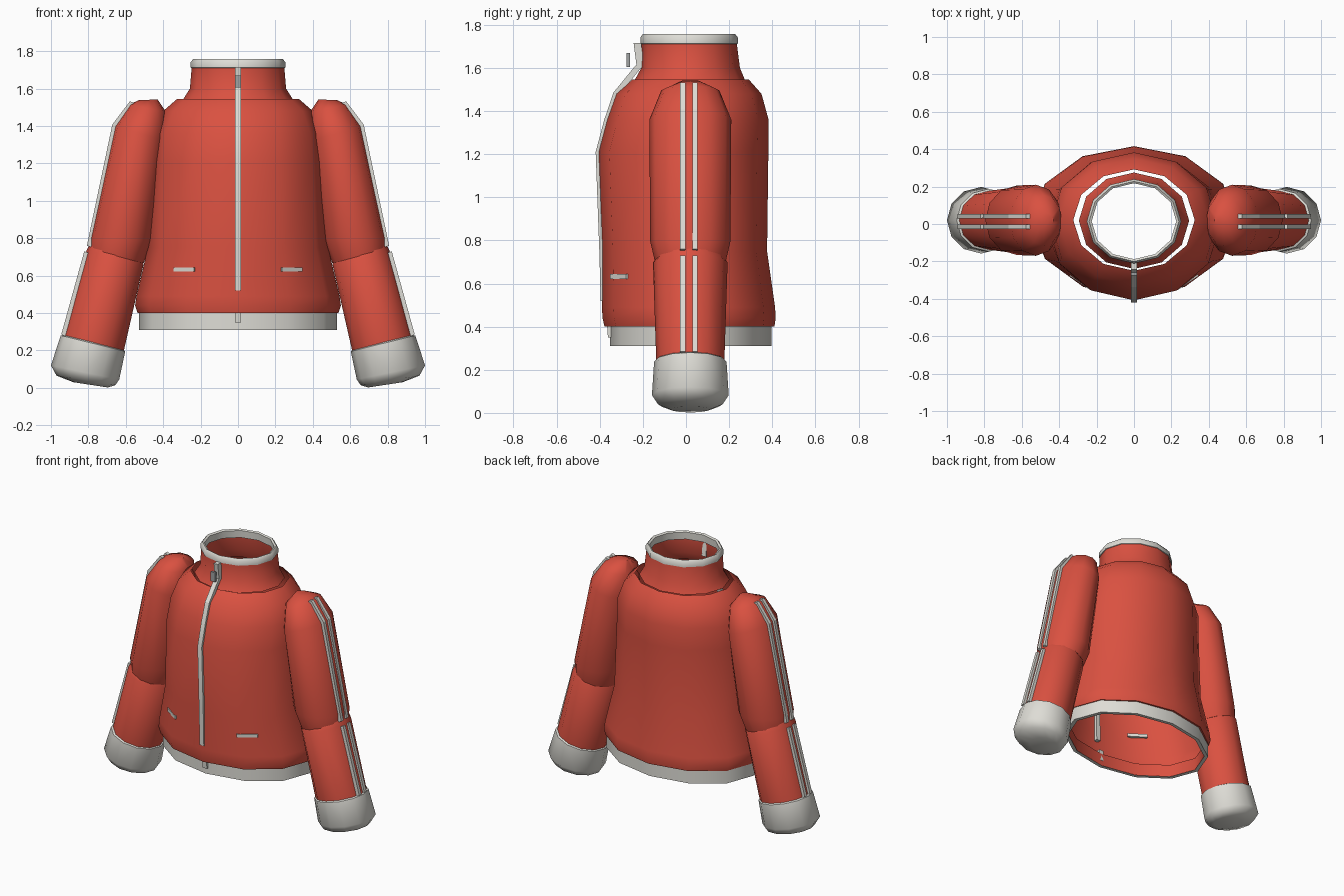
import bpy, bmesh, math
from mathutils import Vector

SIDES = 12

cube = bpy.data.objects.get("Cube")
if cube:
    bpy.data.objects.remove(cube, do_unlink=True)


def material(name, colour):
    m = bpy.data.materials.new(name)
    m.use_nodes = True
    rgba = (*colour, 1)
    m.diffuse_color = rgba
    bsdf = next(n for n in m.node_tree.nodes if n.type == 'BSDF_PRINCIPLED')
    bsdf.inputs["Base Color"].default_value = rgba
    bsdf.inputs["Roughness"].default_value = 0.8
    return m


RED = material("red_fabric", (0.70, 0.082, 0.052))
WHITE = material("off_white_trim", (0.73, 0.72, 0.67))
GREY = material("grey_metal", (0.35, 0.36, 0.36))


def skin(name, rings, mat, cap_start=False, cap_end=False, angle=50):
    """Join closed rings of points into one surface."""
    bm = bmesh.new()
    loops = [[bm.verts.new(p) for p in ring] for ring in rings]
    n = len(loops[0])
    for a, b in zip(loops, loops[1:]):
        for i in range(n):
            j = (i + 1) % n
            bm.faces.new((a[i], a[j], b[j], b[i]))
    if cap_start:
        bm.faces.new(loops[0])
    if cap_end:
        bm.faces.new(loops[-1])
    bmesh.ops.recalc_face_normals(bm, faces=bm.faces)
    mesh = bpy.data.meshes.new(name)
    bm.to_mesh(mesh)
    bm.free()
    mesh.materials.append(mat)
    mesh.polygons.foreach_set("use_smooth", [True] * len(mesh.polygons))
    mesh.set_sharp_from_angle(angle=math.radians(angle))
    obj = bpy.data.objects.new(name, mesh)
    bpy.context.collection.objects.link(obj)
    return obj


def oval(outer, inner, y, ry):
    """Ring across the x-z line from outer to inner, with depth ry."""
    o = Vector((outer[0], y, outer[1]))
    i = Vector((inner[0], y, inner[1]))
    mid, half = (o + i) / 2, (o - i) / 2
    steps = [math.tau * k / SIDES for k in range(SIDES)]
    return [mid + half * math.cos(t) + Vector((0, ry * math.sin(t), 0)) for t in steps]


def body_rings(profile):
    """Level rings from rows of height, half width, front y, back y."""
    return [oval((a, z), (-a, z), (f + b) / 2, (b - f) / 2) for z, a, f, b in profile]


def sleeve_rings(side, rows):
    return [oval((side * ox, oz), (side * ix, iz), 0.02, ry)
            for ox, oz, ix, iz, ry in rows]


def strip(name, path, across, inward, mat):
    """Flat tape along a path; across is half its width, inward its depth."""
    w, d = Vector(across), Vector(inward)
    rings = [[p - w, p + w, p + w + d, p - w + d] for p in map(Vector, path)]
    return skin(name, rings, mat, True, True, 20)


# Torso shell, with a lip and lining at the bottom
skin("torso", body_rings([
    (0.312, 0.505, -0.33, 0.375),
    (0.40, 0.505, -0.33, 0.375),
    (0.40, 0.537, -0.378, 0.41),
    (0.44, 0.55, -0.387, 0.416),
    (0.49, 0.543, -0.39, 0.413),
    (0.75, 0.482, -0.39, 0.376),
    (1.21, 0.46, -0.408, 0.382),
    (1.36, 0.447, -0.368, 0.383),
    (1.48, 0.40, -0.325, 0.35),
    (1.545, 0.325, -0.25, 0.292),
]), RED)

# Hem band
skin("hem_band", body_rings([
    (0.405, 0.53, -0.352, 0.396),
    (0.31, 0.53, -0.352, 0.396),
    (0.31, 0.503, -0.328, 0.373),
]), WHITE)

# Collar and its trim
skin("collar", body_rings([
    (1.54, 0.295, -0.24, 0.275),
    (1.60, 0.257, -0.207, 0.25),
    (1.71, 0.248, -0.206, 0.236),
]), RED)
skin("collar_trim", body_rings([
    (1.71, 0.248, -0.206, 0.236),
    (1.712, 0.253, -0.211, 0.24),
    (1.742, 0.253, -0.211, 0.24),
    (1.757, 0.24, -0.2, 0.228),
    (1.75, 0.226, -0.188, 0.218),
    (1.70, 0.23, -0.19, 0.22),
]), WHITE)

# Sleeves, cuffs, stripes and pockets on both sides
for label, s in (("left", 1), ("right", -1)):
    skin(label + "_upper_sleeve", sleeve_rings(s, [
        (0.795, 0.745, 0.505, 0.665, 0.165),
        (0.795, 0.80, 0.455, 0.79, 0.186),
        (0.663, 1.40, 0.385, 1.32, 0.19),
        (0.582, 1.515, 0.385, 1.475, 0.135),
        (0.53, 1.538, 0.43, 1.542, 0.04),
    ]), RED, True, True)
    skin(label + "_lower_sleeve", sleeve_rings(s, [
        (0.785, 0.78, 0.525, 0.70, 0.14),
        (0.81, 0.735, 0.505, 0.66, 0.173),
        (0.935, 0.28, 0.61, 0.20, 0.158),
    ]), RED, True, True)
    skin(label + "_cuff", sleeve_rings(s, [
        (0.92, 0.285, 0.625, 0.21, 0.15),
        (0.948, 0.28, 0.603, 0.195, 0.168),
        (1.0, 0.12, 0.635, 0.045, 0.178),
        (0.97, 0.065, 0.655, 0.015, 0.15),
        (0.88, 0.03, 0.695, 0.002, 0.09),
    ]), WHITE, True, True)
    for place, y in (("front", -0.015), ("back", 0.041)):
        upper = [(0.578, 1.532), (0.672, 1.408), (0.808, 0.76)]
        lower = [(0.822, 0.73), (0.945, 0.285)]
        for part, path in (("upper", upper), ("lower", lower)):
            strip(f"{label}_{part}_{place}_stripe", [(s * x, y, z) for x, z in path],
                  (0, 0.012, 0), (-0.022 * s, 0, -0.008), WHITE)
    strip(label + "_pocket", [(s * 0.235, -0.352, 0.632), (s * 0.345, -0.278, 0.632)],
          (0, 0, 0.011), (-0.01 * s, 0.018, 0), WHITE)

# Front zip, following the chest and collar
for name, path in (
    ("zip_main", [(0.52, -0.396), (0.75, -0.402), (1.21, -0.419), (1.36, -0.379),
                  (1.485, -0.337), (1.61, -0.235)]),
    ("zip_collar", [(1.60, -0.228), (1.715, -0.243)]),
    ("zip_hem", [(0.35, -0.362), (0.43, -0.368)]),
):
    strip(name, [(0, y, z) for z, y in path], (0.016, 0, 0), (0, 0.035, 0), WHITE)
strip("zip_pull", [(0, -0.275, 1.605), (0, -0.275, 1.67)],
      (0.017, 0, 0), (0, 0.016, 0), GREY)
